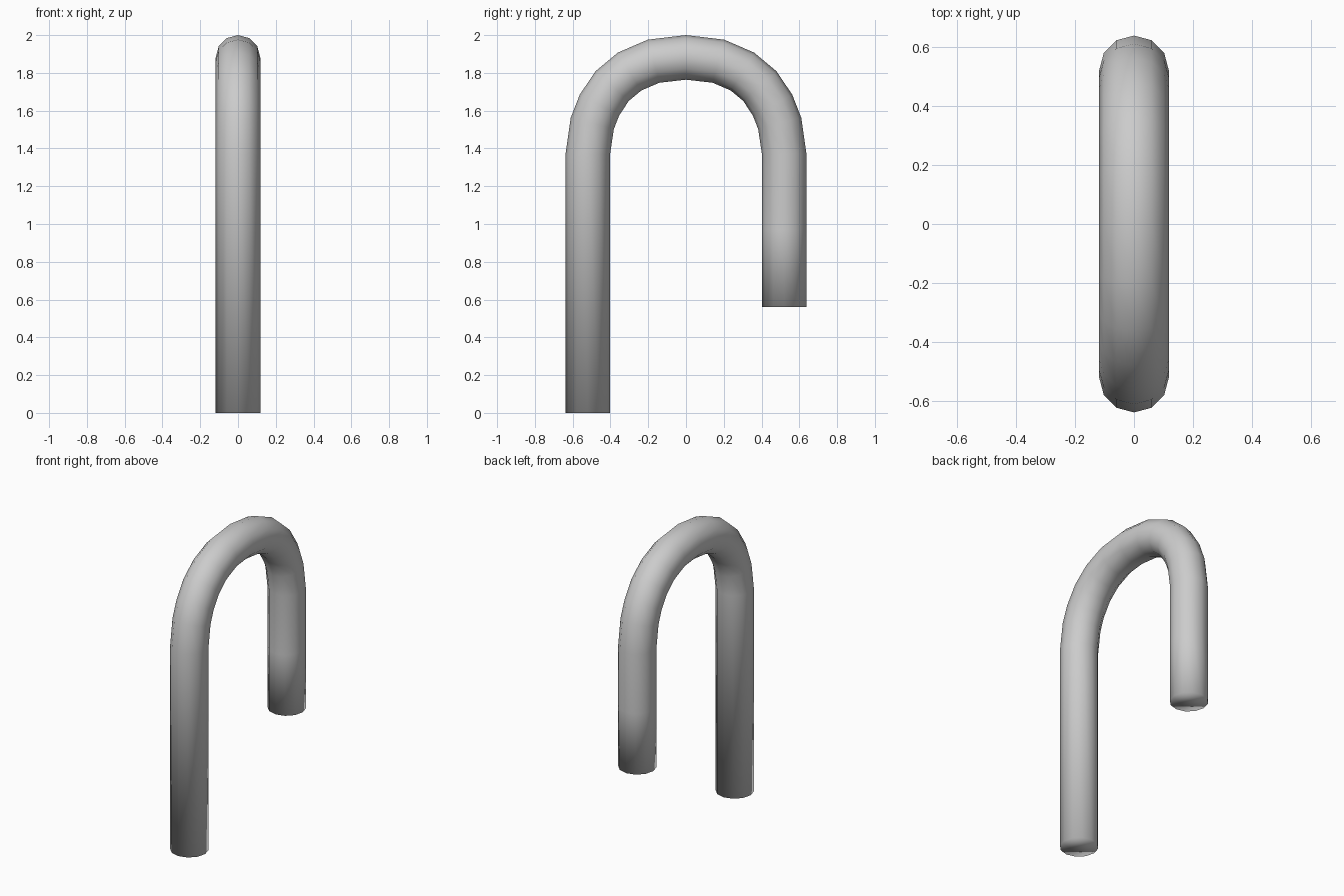
import bpy, bmesh, math
from mathutils import Vector

if "Cube" in bpy.data.objects:
    bpy.data.objects.remove(bpy.data.objects["Cube"])

R, SIDES = 0.118, 12

# Half of the bend's centreline (y, z), from crown down to the straight leg
bend = [(0, 1.882), (0.171, 1.862), (0.299, 1.807), (0.391, 1.730),
        (0.458, 1.630), (0.496, 1.533), (0.52, 1.37)]

# Full centreline: long front leg, bend, short back leg
path = [(-0.52, 0.0)] + [(-y, z) for y, z in reversed(bend)] + bend[1:]
path += [(0.52, 0.97), (0.52, 0.56)]
pts = [Vector((0, y, z)) for y, z in path]

# Sweep a twelve-sided ring along the centreline
bm = bmesh.new()
rings = []
for i, p in enumerate(pts):
    if i == 0 or i == len(pts) - 1:
        t = Vector((0, 0, 1 if i == 0 else -1))
    elif abs(abs(p.y) - 0.52) < 1e-4:
        t = Vector((0, 0, 1 if p.y < 0 else -1))
    else:
        t = ((p - pts[i - 1]).normalized() + (pts[i + 1] - p).normalized()).normalized()
    side = Vector((1, 0, 0))
    out = side.cross(t)
    rings.append([bm.verts.new(p + R * (math.cos(a) * side + math.sin(a) * out))
                  for a in (2 * math.pi * k / SIDES for k in range(SIDES))])
for a, b in zip(rings, rings[1:]):
    for k in range(SIDES):
        n = (k + 1) % SIDES
        bm.faces.new((a[k], a[n], b[n], b[k]))

# Closed ends
bm.faces.new(rings[0])
bm.faces.new(rings[-1])
bmesh.ops.recalc_face_normals(bm, faces=bm.faces)
for f in bm.faces:
    f.smooth = True

mesh = bpy.data.meshes.new("bent_tube")
bm.to_mesh(mesh)
bm.free()
bpy.context.collection.objects.link(bpy.data.objects.new("bent_tube", mesh))
